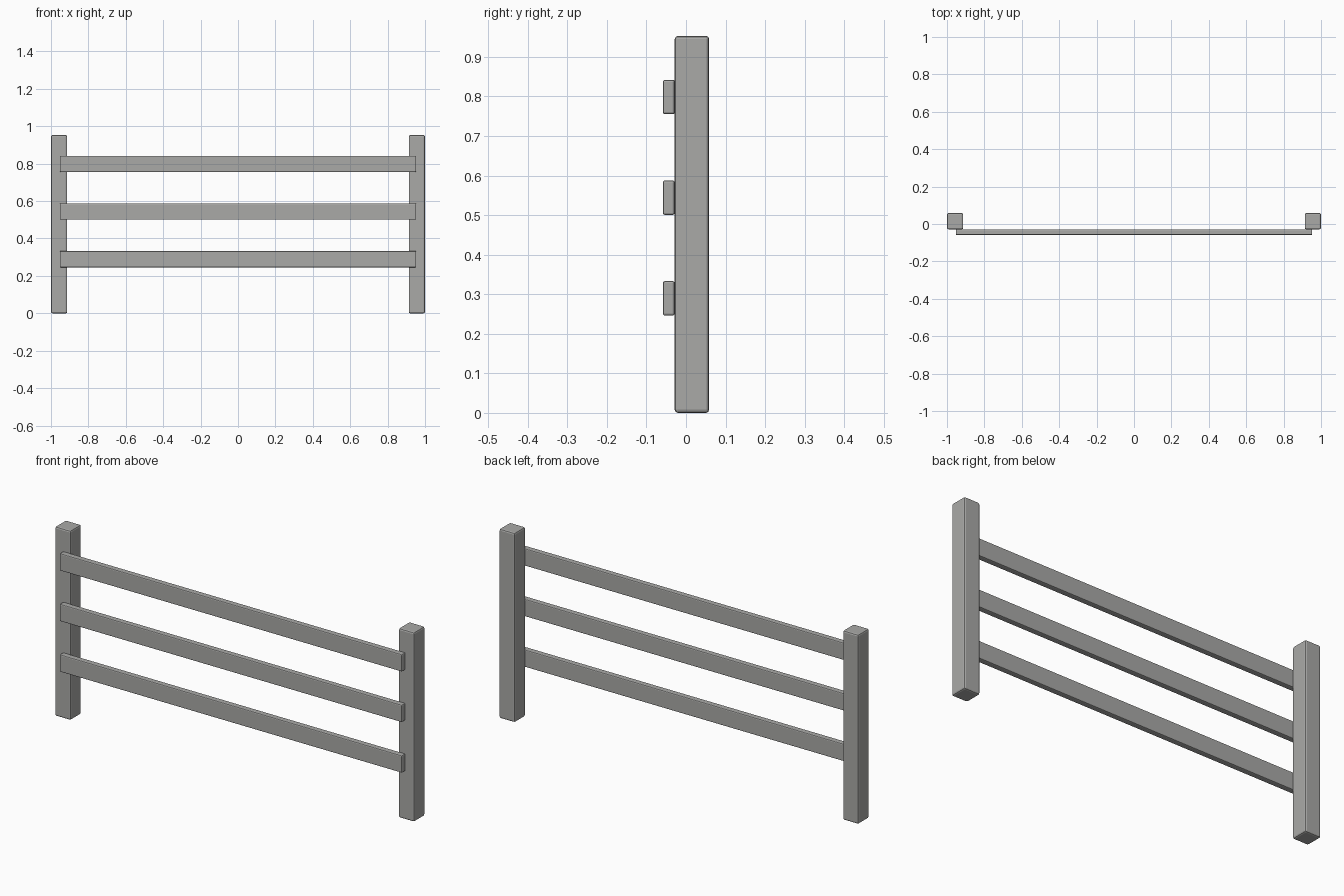
import bpy

if "Cube" in bpy.data.objects:
    bpy.data.objects.remove(bpy.data.objects["Cube"])

grey = bpy.data.materials.new("weathered_grey")
grey.diffuse_color = (0.40, 0.40, 0.39, 1.0)
grey.use_nodes = True
grey.node_tree.nodes["Principled BSDF"].inputs["Base Color"].default_value = grey.diffuse_color


def beam(name, low, high, bevel):
    """Bevelled box between two opposite corners."""
    bpy.ops.mesh.primitive_cube_add(size=1)
    ob = bpy.context.object
    ob.name = name
    ob.location = [(a + b) / 2 for a, b in zip(low, high)]
    ob.scale = [b - a for a, b in zip(low, high)]
    bpy.ops.object.transform_apply(location=False, rotation=False, scale=True)
    mod = ob.modifiers.new("soft_edges", "BEVEL")
    mod.width = bevel
    mod.segments = 2
    ob.data.materials.append(grey)
    return ob


# Square posts at both ends
for side, x in (("left", -1.0), ("right", 0.913)):
    beam(f"{side}_post", (x, -0.0285, 0.0), (x + 0.087, 0.0585, 0.953), 0.008)

# Three flat rails fixed to the front of the posts
for i, z in enumerate((0.2895, 0.544, 0.7985)):
    beam(f"rail_{i + 1}", (-0.953, -0.0585, z - 0.0435),
         (0.953, -0.0285, z + 0.0435), 0.005)
